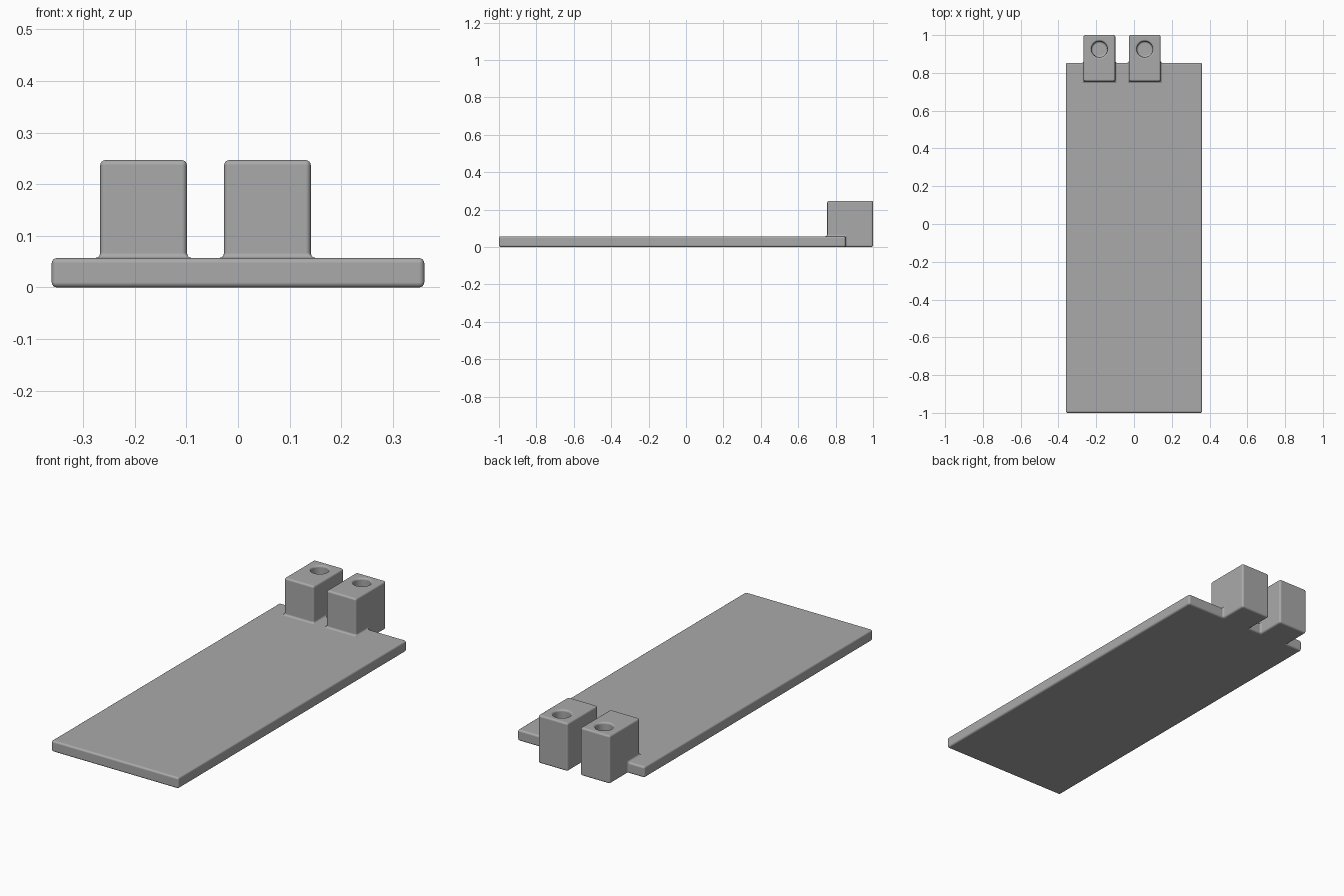
import bpy
import bmesh
from mathutils import Matrix, Vector

cube = bpy.data.objects.get("Cube")
if cube:
    bpy.data.objects.remove(cube, do_unlink=True)

grey = bpy.data.materials.new("plain grey")
grey.use_nodes = True
colour = (0.4, 0.4, 0.4, 1)
grey.diffuse_color = colour
grey.node_tree.nodes["Principled BSDF"].inputs["Base Color"].default_value = colour


def add_object(name, bm):
    mesh = bpy.data.meshes.new(name)
    bm.to_mesh(mesh)
    bm.free()
    mesh.materials.append(grey)
    mesh.shade_smooth()
    ob = bpy.data.objects.new(name, mesh)
    bpy.context.collection.objects.link(ob)
    return ob


def box(name, low, high):
    low, high = Vector(low), Vector(high)
    bm = bmesh.new()
    place = Matrix.Translation((low + high) / 2) @ Matrix.Diagonal((*(high - low), 1))
    bmesh.ops.create_cube(bm, size=1, matrix=place)
    return add_object(name, bm)


def cylinder(name, centre, radius, depth):
    bm = bmesh.new()
    bmesh.ops.create_cone(bm, cap_ends=True, segments=40, radius1=radius, radius2=radius,
                          depth=depth, matrix=Matrix.Translation(centre))
    return add_object(name, bm)


def combine(target, helper, operation):
    mod = target.modifiers.new(helper.name, 'BOOLEAN')
    mod.operation = operation
    mod.solver = 'EXACT'
    mod.object = helper
    helper.hide_render = True
    helper.hide_set(True)


# Long flat plate
plate = box("base_plate", (-0.361, -1, 0), (0.361, 0.853, 0.057))

# Two upright blocks overhanging the back edge, each with a blind round hole
block_top, hole_depth = 0.247, 0.13
for side, x in (("right", -0.183), ("left", 0.057)):
    block = box(side + "_block", (x - 0.084, 0.755, 0), (x + 0.084, 1, block_top))
    hole = cylinder(side + "_hole_cutter", (x, 0.925, block_top), 0.042, hole_depth * 2)
    combine(plate, block, 'UNION')
    combine(plate, hole, 'DIFFERENCE')

# Merge flat faces, then round every edge and inner corner
flat = plate.modifiers.new("merge_flats", 'DECIMATE')
flat.decimate_type = 'DISSOLVE'
flat.angle_limit = 0.02
rounding = plate.modifiers.new("rounded_edges", 'BEVEL')
rounding.width = 0.01
rounding.segments = 4
rounding.limit_method = 'ANGLE'
rounding.angle_limit = 0.7
rounding.harden_normals = True

# Bake the modifiers and drop the helpers
bpy.context.view_layer.update()
graph = bpy.context.evaluated_depsgraph_get()
finished = bpy.data.meshes.new_from_object(plate.evaluated_get(graph))
plate.modifiers.clear()
plate.data = finished
for ob in list(bpy.data.objects):
    if ob.name.endswith(("_block", "_cutter")):
        bpy.data.objects.remove(ob, do_unlink=True)
